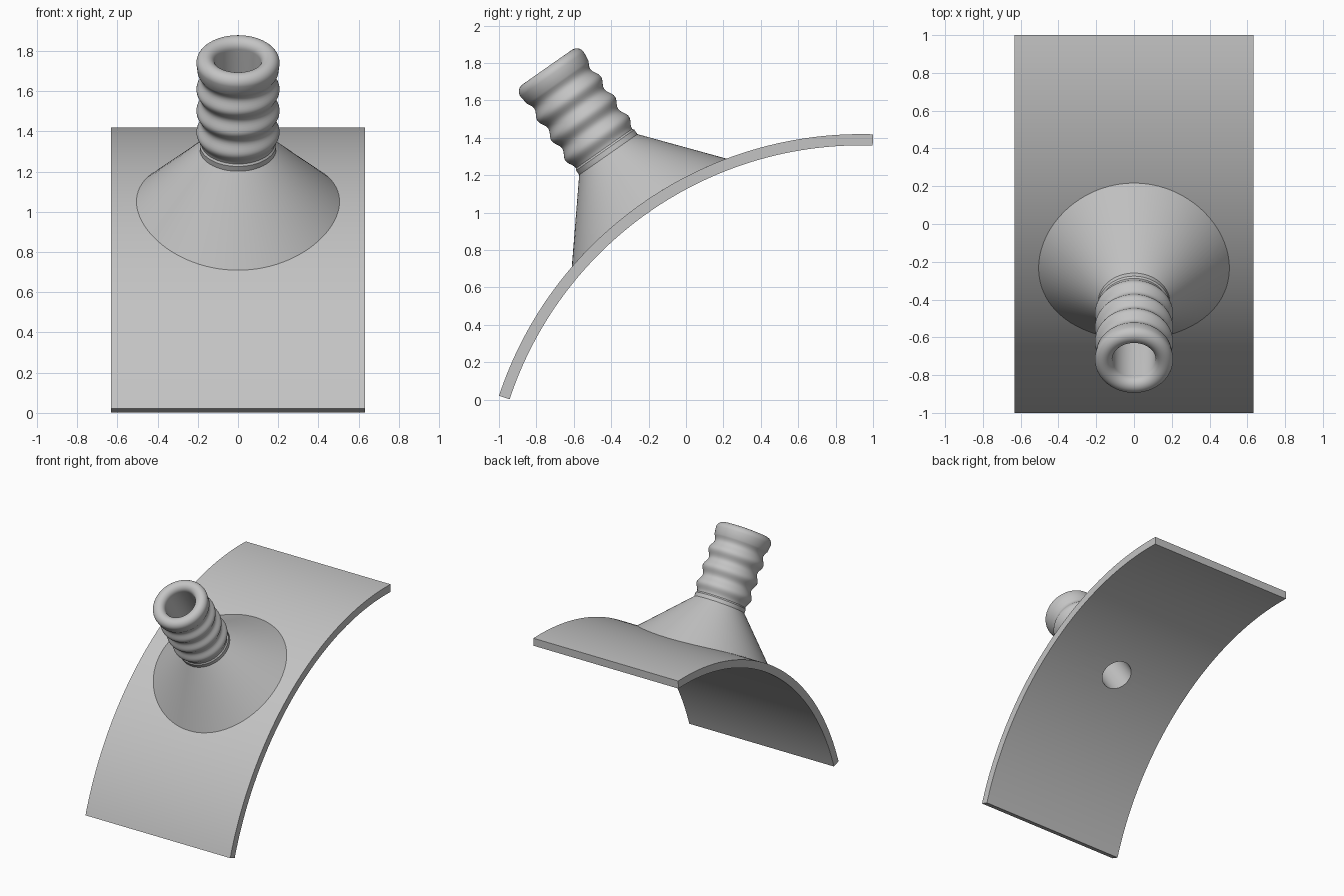
import bpy, bmesh
from math import sin, cos, pi, radians, sqrt
from mathutils import Matrix, Vector

cube = bpy.data.objects.get("Cube")
if cube:
    bpy.data.objects.remove(cube)

R, THICK, HALF_W = 2.039, 0.06, 0.632       # curved plate
CENTRE = Vector((0, 0.936, -0.619))         # centre of the plate's arc
TILT = radians(35)                          # spout axis, leaning to the front
BORE, NECK, FLARE = 0.115, 0.19, 0.505
SIDES = 96
AXIS = Matrix.Translation(CENTRE) @ Matrix.Rotation(TILT, 4, 'X')

grey = bpy.data.materials.new("light_grey")
grey.use_nodes = True
colour = (0.55, 0.55, 0.55, 1)
grey.diffuse_color = colour
grey.node_tree.nodes["Principled BSDF"].inputs["Base Color"].default_value = colour


def make_object(name, bm):
    bmesh.ops.recalc_face_normals(bm, faces=bm.faces)
    mesh = bpy.data.meshes.new(name)
    bm.to_mesh(mesh)
    bm.free()
    mesh.materials.append(grey)
    obj = bpy.data.objects.new(name, mesh)
    bpy.context.collection.objects.link(obj)
    return obj


def smooth(obj):
    bpy.ops.object.select_all(action='DESELECT')
    obj.select_set(True)
    bpy.context.view_layer.objects.active = obj
    bpy.ops.object.shade_smooth_by_angle(angle=radians(30))


# Curved plate: arc profile extruded across the width
bm = bmesh.new()
steps, start, end = 64, radians(71.7), radians(-1.8)
angles = [start + (end - start) * i / steps for i in range(steps + 1)]
outline = [(R, a) for a in angles] + [(R - THICK, a) for a in reversed(angles)]
face = bm.faces.new([bm.verts.new(CENTRE + Vector((-HALF_W, -r * sin(a), r * cos(a))))
                     for r, a in outline])
side = bmesh.ops.extrude_face_region(bm, geom=[face])["geom"]
bmesh.ops.translate(bm, vec=(2 * HALF_W, 0, 0),
                    verts=[v for v in side if isinstance(v, bmesh.types.BMVert)])
plate = make_object("curved_plate", bm)

# Round hole through the plate
bm = bmesh.new()
bmesh.ops.create_cone(bm, cap_ends=True, segments=SIDES, radius1=BORE, radius2=BORE,
                      depth=0.4, matrix=AXIS @ Matrix.Translation((0, 0, R)))
cutter = make_object("hole_cutter", bm)
cutter.hide_render = True
cut = plate.modifiers.new("hole", 'BOOLEAN')
cut.operation, cut.object, cut.solver = 'DIFFERENCE', cutter, 'EXACT'
bpy.context.view_layer.objects.active = plate
bpy.ops.object.modifier_apply(modifier=cut.name)
bpy.data.objects.remove(cutter)
smooth(plate)

# Spout profile as (radius, height); a height of None follows the plate surface
profile = [(FLARE, None), (NECK, 2.356), (NECK, 2.385)]
first_ridge, pitch = 2.46, 0.13
for i in range(41):                          # four rounded ridges
    h = first_ridge - pitch / 2 + i * pitch / 12
    if h > first_ridge + 3 * pitch:
        break
    profile.append((0.195 + 0.012 * cos(2 * pi * (h - first_ridge) / pitch), h))
lip_r, lip = (0.207 + BORE) / 2, (0.207 - BORE) / 2
profile += [(lip_r + lip * cos(pi * i / 14), 2.88 + lip * sin(pi * i / 14))
            for i in range(15)]              # rounded mouth
profile.append((BORE, None))                 # bore down to the plate

# Lathe the flared base, ridged neck and bore in one surface
bm = bmesh.new()
rings = []
for r, h in profile:
    ring = []
    for k in range(SIDES):
        x, y = r * cos(2 * pi * k / SIDES), r * sin(2 * pi * k / SIDES)
        z = sqrt(R * R - y * y) if h is None else h
        ring.append(bm.verts.new(AXIS @ Vector((x, y, z))))
    rings.append(ring)
for low, high in zip(rings, rings[1:]):
    for k in range(SIDES):
        n = (k + 1) % SIDES
        bm.faces.new((low[k], low[n], high[n], high[k]))
smooth(make_object("flared_ridged_spout", bm))
